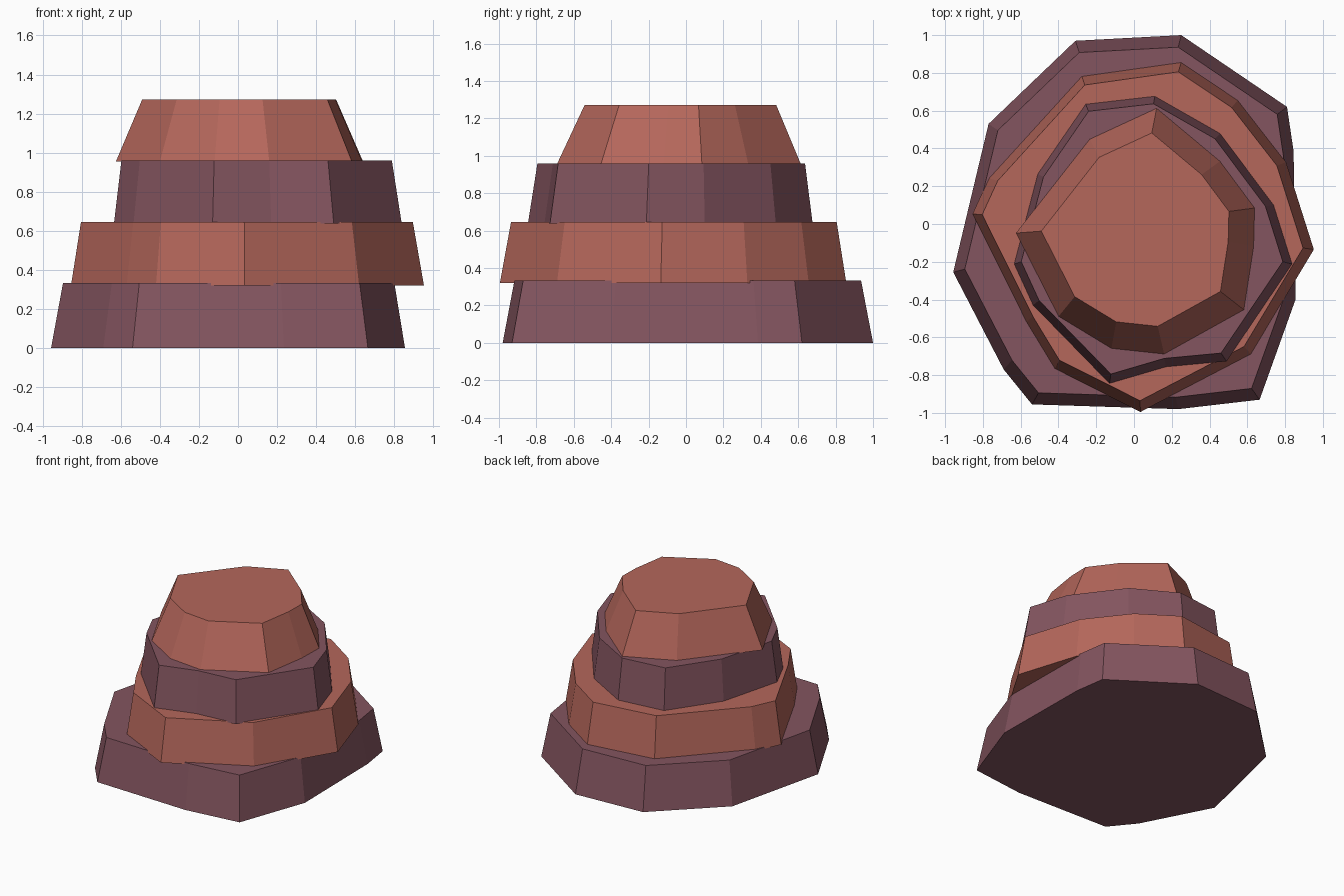
import bpy, bmesh

if "Cube" in bpy.data.objects:
    bpy.data.objects.remove(bpy.data.objects["Cube"])


def material(name, color):
    m = bpy.data.materials.new(name)
    m.diffuse_color = (*color, 1)
    m.use_nodes = True
    m.node_tree.nodes["Principled BSDF"].inputs["Base Color"].default_value = m.diffuse_color
    return m


def rock_slab(name, outline, z0, z1, taper, mat):
    """Flat-sided slab: irregular outline, drawn in towards the top."""
    bm = bmesh.new()
    base = bm.faces.new([bm.verts.new((x, y, z0)) for x, y in outline])
    top = bmesh.ops.extrude_face_region(bm, geom=[base], use_keep_orig=True)
    for v in top["geom"]:
        if isinstance(v, bmesh.types.BMVert):
            v.co = (v.co.x * taper, v.co.y * taper, z1)
    bmesh.ops.recalc_face_normals(bm, faces=bm.faces)
    mesh = bpy.data.meshes.new(name)
    bm.to_mesh(mesh)
    bm.free()
    mesh.materials.append(mat)
    obj = bpy.data.objects.new(name, mesh)
    bpy.context.collection.objects.link(obj)
    return obj


purple = material("purple_rock", (0.23, 0.09, 0.115))
red = material("red_rock", (0.46, 0.135, 0.105))

# Four stacked strata, bottom to top, alternating colours
rock_slab("bottom_layer", [
    (-.31, .97), (.25, 1.0), (.81, .62), (.845, .385), (.855, -.40), (.665, -.93),
    (.235, -.98), (-.54, -.955), (-.69, -.77), (-.957, -.255), (-.77, .53)],
    0, .333, .936, purple)
rock_slab("lower_middle_layer", [
    (-.277, .783), (.25, .857), (.55, .656), (.805, .328), (.952, -.135), (.62, -.69),
    (.034, -.995), (-.42, -.767), (-.57, -.52), (-.855, .053), (-.768, .243)],
    .32, .646, .94, red)
rock_slab("upper_middle_layer", [
    (-.256, .635), (.11, .677), (.456, .48), (.74, .10), (.838, -.212), (.49, -.727),
    (.17, -.757), (-.13, -.845), (-.535, -.43), (-.635, -.212), (-.51, .265)],
    .638, .959, .94, purple)
rock_slab("top_layer", [
    (.12, .614), (.456, .333), (.64, .085), (.635, -.12), (.583, -.455), (.16, -.69),
    (-.12, -.66), (-.40, -.49), (-.625, -.048), (-.235, .45)],
    .955, 1.272, .785, red)
